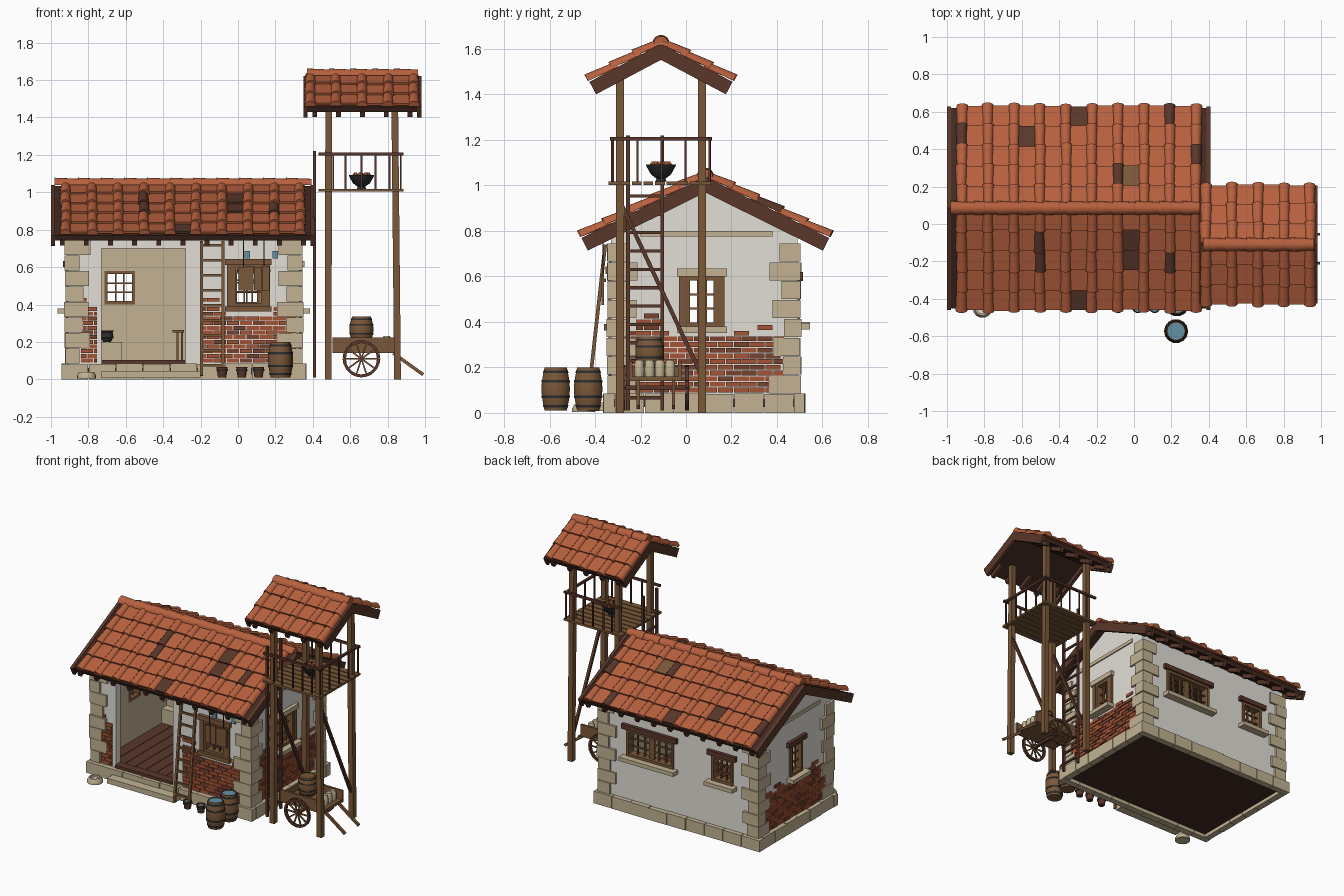
import bpy, bmesh, math, random
from mathutils import Vector as V

if "Cube" in bpy.data.objects:
    bpy.data.objects.remove(bpy.data.objects["Cube"])

random.seed(4)
COL = {"terracotta": (.475, .118, .048), "dark_wood": (.1, .038, .023), "wood": (.195, .097, .04),
       "stone": (.54, .45, .295), "plaster": (.76, .74, .68), "brick": (.37, .088, .036),
       "dark_brick": (.19, .055, .03), "shadow_wood": (.055, .022, .015),
       "water": (.12, .29, .39), "iron": (.025, .026, .028)}
NAMES = list(COL)
MATS = []
for n, c in COL.items():
    m = bpy.data.materials.new(n)
    m.diffuse_color = (*c, 1)
    m.use_nodes = True
    m.node_tree.nodes["Principled BSDF"].inputs["Base Color"].default_value = m.diffuse_color
    MATS.append(m)


class Part:
    """Collects solids into one named object."""
    def __init__(self, name, smooth=False):
        self.name, self.smooth, self.bm = name, smooth, bmesh.new()

    def face(self, pts, mat):
        f = self.bm.faces.new([p if isinstance(p, bmesh.types.BMVert) else self.bm.verts.new(p) for p in pts])
        f.material_index = NAMES.index(mat)

    def loft(self, rings, mat, top=None):
        vs = [[self.bm.verts.new(p) for p in r] for r in rings]
        n = len(vs[0])
        for a, b in zip(vs, vs[1:]):
            for i in range(n):
                self.face((a[i], a[(i + 1) % n], b[(i + 1) % n], b[i]), mat)
        self.face(vs[0][::-1], mat)
        self.face(vs[-1], top or mat)

    def box(self, p, q, mat):
        (x0, x1), (y0, y1), (z0, z1) = [sorted(t) for t in zip(p, q)]
        self.loft([[(x0, y0, z), (x1, y0, z), (x1, y1, z), (x0, y1, z)] for z in (z0, z1)], mat)

    def beam(self, a, b, w, h, mat):
        a, b = V(a), V(b)
        d = (b - a).normalized()
        s = d.cross(V((0, 0, 1)) if abs(d.z) < .95 else V((0, 1, 0))).normalized()
        u = s.cross(d)
        self.loft([[p + s * i * w / 2 + u * j * h / 2 for i, j in ((-1, -1), (1, -1), (1, 1), (-1, 1))]
                   for p in (a, b)], mat)

    def lathe(self, c, prof, mat, top=None, n=14):
        self.loft([[(c[0] + r * math.cos(2 * math.pi * i / n), c[1] + r * math.sin(2 * math.pi * i / n), c[2] + z)
                    for i in range(n)] for r, z in prof], mat, top)

    def done(self, weld=False):
        if weld:
            bmesh.ops.remove_doubles(self.bm, verts=self.bm.verts, dist=1e-5)
        bmesh.ops.recalc_face_normals(self.bm, faces=self.bm.faces)
        me = bpy.data.meshes.new(self.name)
        self.bm.to_mesh(me)
        for m in MATS:
            me.materials.append(m)
        ob = bpy.data.objects.new(self.name, me)
        bpy.context.collection.objects.link(ob)
        if self.smooth:
            bpy.ops.object.select_all(action='DESELECT')
            ob.select_set(True)
            bpy.context.view_layer.objects.active = ob
            bpy.ops.object.shade_smooth_by_angle(angle=math.radians(40))


# Wall coordinates: u along the wall, d outward, z up
XL, XR, YF, YB, RY = -.91, .33, -.33, .49, .085
SIDE = {"front": lambda u, d, z: (u, YF - d, z), "back": lambda u, d, z: (u, YB + d, z),
        "right": lambda u, d, z: (XR + d, u, z), "left": lambda u, d, z: (XL - d, u, z)}
SPAN = {"front": (XL, XR), "back": (XL, XR), "right": (YF, YB), "left": (YF, YB)}
WIN = {"front": [(-.03, .14, .39, .61)], "back": [(-.25, .12, .395, .585), (-.715, -.55, .4, .58)],
       "right": [(0, .14, .38, .6)], "left": [(0, .14, .38, .6)]}
DOOR = (-.73, -.28, .09, .70)


def wall(side):
    p, f, T = Part(side + "_wall"), SIDE[side], -.05
    holes = WIN[side] + ([DOOR] if side == "front" else [])
    top = .78 if side in ("front", "back") else .74
    us = sorted({*SPAN[side], *[h[i] for h in holes for i in (0, 1)]})
    zs = sorted({.06, top, *[h[i] for h in holes for i in (2, 3)]})

    def solid(i, j):
        if not (0 <= i < len(us) - 1 and 0 <= j < len(zs) - 1):
            return False
        u, z = (us[i] + us[i + 1]) / 2, (zs[j] + zs[j + 1]) / 2
        return not any(h[0] < u < h[1] and h[2] < z < h[3] for h in holes)
    for i in range(len(us) - 1):
        for j in range(len(zs) - 1):
            if solid(i, j):
                c = [(us[i], zs[j]), (us[i + 1], zs[j]), (us[i + 1], zs[j + 1]), (us[i], zs[j + 1])]
                p.face([f(u, 0, z) for u, z in c], "plaster")
                p.face([f(u, T, z) for u, z in c], "stone")
                for k, (di, dj) in enumerate(((0, -1), (1, 0), (0, 1), (-1, 0))):
                    if not solid(i + di, j + dj):
                        a, b = c[k], c[(k + 1) % 4]
                        p.face([f(a[0], 0, a[1]), f(b[0], 0, b[1]), f(b[0], T, b[1]), f(a[0], T, a[1])], "plaster")
    if side in ("left", "right"):
        pts = [(YF, .74), (YB, .74), (YB, .785), (RY, .99), (YF, .785)]
        p.loft([[f(u, d, z) for u, z in pts] for d in (T, 0)], "plaster")
        p.box(f(-.2, -.01, .775), f(.38, .008, .8), "stone")
    p.done(True)


def window(side, w, i):
    p, f, (a, b, c, d), t = Part(f"{side}_window_{i}"), SIDE[side], w, .018
    bx = lambda u0, u1, z0, z1, d0, d1, m: p.box(f(u0, d0, z0), f(u1, d1, z1), m)
    for u in (a, b - t):
        bx(u, u + t, c, d, -.05, .012, "wood")
    for z in (c, d - t):
        bx(a + t, b - t, z, z + t, -.05, .012, "wood")
    n = 6 if b - a > .3 else 3
    for k in range(1, n):
        u, h = a + t + (b - a - 2 * t) * k / n, .022 if n == 6 and k == 3 else .004
        bx(u - h, u + h, c + t, d - t, -.025, -.01, "wood")
    for k in (1, 2):
        z = c + t + (d - c - 2 * t) * k / 3
        bx(a + t, b - t, z - .004, z + .004, -.024, -.011, "wood")
    lint = "stone" if side == "right" else "wood" if side == "front" else "dark_wood"
    e = .04 if side in ("front", "right") else .03
    bx(a - e, b + e, d, d + .034, -.02, .025, lint)
    bx(a - e, b + e, c - .028, c, -.02, .055 if side != "front" else .03, "stone" if side != "front" else "wood")
    if side in ("front", "right"):
        for u in (a - .03, b):
            bx(u, u + .03, c, d, -.01, .015, "wood")
    p.done()


for s in SIDE:
    wall(s)
    for i, w in enumerate(WIN[s]):
        window(s, w, i + 1)

# Brick patches with ragged tops
p = Part("exposed_bricks")
for side, u0, u1, z0, zt in (("front", -.2, .31, .09, .34), ("front", -.84, -.755, .09, .4), ("front", -.2, -.09, .34, .39),
                             ("front", .19, .27, .34, .39), ("right", -.28, .43, .09, .34),
                             ("right", -.22, -.1, .34, .39), ("left", -.28, .43, .09, .34)):
    for r in range(int((zt + .06 - z0) / .025)):
        z, u = z0 + r * .025, u0 - (r % 2) * .035
        while u < u1:
            a, b = max(u, u0), min(u + .066, u1)
            keep = z < zt - .02 or random.random() < .35
            hit = any(a < w[1] + .04 and b > w[0] - .04 and z > w[2] - .05 for w in WIN[side])
            if b - a > .015 and keep and not hit:
                p.box(SIDE[side](a, -.01, z), SIDE[side](b, random.uniform(.005, .012), z + .021),
                      random.choice(("brick", "brick", "dark_brick")))
            u += .07
p.done()

# Corner stones and plinth blocks
p = Part("corner_stones")
for sx, x in ((1, XL), (-1, XR)):
    for sy, y in ((1, YF), (-1, YB)):
        for r in range(8):
            a, b = (.115, .07) if r % 2 else (.07, .115)
            a, b, o, z = a + random.uniform(-.01, .015), b + random.uniform(-.01, .015), random.uniform(.012, .02), .085 + r * .083
            p.box((x - sx * o, y - sy * o, z), (x + sx * a, y + sy * b, z + .079), "stone")
p.done()
p = Part("plinth")
for s, (u0, u1) in SPAN.items():
    e = .035 if s in ("front", "back") else -.016
    n = 9 if e > 0 else 6
    w = (u1 - u0 + 2 * e) / n
    for k in range(n):
        u = u0 - e + k * w
        p.box(SIDE[s](u + .0015, -.015, 0), SIDE[s](u + w - .0015, random.uniform(.03, .036), random.uniform(.08, .086)), "stone")
p.box((-.73, -.43, .008), (-.2, -.36, .045), "stone")
p.done()

# Plank floor and simple furnishings
p = Part("floor")
p.box((XL, YF, .025), (XR, YB, .075), "shadow_wood")
for k in range(14):
    x = XL + .05 + k * .0815
    p.box((x, YF + .05, .07), (x + .078, YB - .05, .097), "dark_wood")
p.box((-.73, YF - .01, .075), (-.28, YF + .05, .103), "dark_wood")
p.done()
p = Part("furnishings")
p.box((-.86, .37, .09), (-.62, .435, .2), "stone")
p.lathe((-.7, .395, .2), [(.02, 0), (.035, .025), (.03, .05), (.036, .06)], "iron")
p.box((-.35, .2, .25), (-.29, .4, .265), "wood")
for x in (-.33, -.305):
    for y in (.22, .37):
        p.box((x, y, .09), (x + .012, y + .012, .25), "wood")
p.done()


def roof(name, x0, x1, zr, yr, run, slope, xs, rows, special):
    a = math.atan(slope)
    L, st = run / math.cos(a), xs[1] - xs[0]
    deck, tiles = Part(name + "_timbers"), Part(name + "_tiles", True)
    for sd in (-1, 1):
        S, N = V((0, sd * math.cos(a), -math.sin(a))), V((0, sd * math.sin(a), math.cos(a)))
        P = lambda x, s, n: V((x, yr, zr)) + S * s + N * n
        slab = lambda q, xa, xb, s0, s1, n0, n1, t, m: q.loft(
            [[P(x, s0, n0), P(x, s1, n1), P(x, s1, n1 + t), P(x, s0, n0 + t)] for x in (xa, xb)], m)
        slab(deck, x0 + .02, x1 - .02, 0, L - .012, -.03, -.03, .028, "shadow_wood")
        for x in (x0, x1 - .022):
            slab(deck, x, x + .022, 0, L - .005, -.06, -.06, .062, "dark_wood")
        n = round((x1 - x0) / .13)
        for k in range(n):
            x = x0 + .06 + k * (x1 - x0 - .12) / (n - 1)
            slab(deck, x - .013, x + .013, L - .12, L - .005, -.058, -.058, .03, "dark_wood")
        R = (L - .012) / rows
        for i, x in enumerate(xs):
            for k in range(rows):
                s0, s1 = max(k * R - .02, .005), (k + 1) * R + .008
                j, e = random.uniform(-.003, .003), random.uniform(-.004, .004)
                if i < len(xs) - 1:
                    slab(tiles, x + .01, x + st - .01, s0, s1 - .008 + e, -.004, .01 + j, .012,
                         special.get((sd, "pan", i, k), "terracotta"))
                rings = [[P(x + j + r * math.cos(math.pi * t / 6), s, n + r * math.sin(math.pi * t / 6))
                          for t in range(7)] for s, r, n in ((s0, .025, .002), (s1 + e, .032, .008))]
                tiles.loft(rings, special.get((sd, "cover", i, k), "terracotta"))
    # ridge caps
    xa, xb = x0 + .02, x1 - .03
    n = round((xb - xa) / .12)
    for k in range(n):
        u, w = xa + k * (xb - xa) / n, (xb - xa) / n + .012
        tiles.loft([[(x, yr + r * math.cos(math.pi * t / 8), zr + .004 + r * math.sin(math.pi * t / 8))
                     for t in range(9)] for x, r in ((u, .038), (u + w, .032))], "terracotta")
    deck.done()
    tiles.done()


D = "dark_wood"
worn = {(-1, "pan", 6, 1): D, (-1, "pan", 6, 2): D, (-1, "pan", 4, 4): D, (-1, "cover", 3, 1): D,
        (-1, "cover", 3, 2): D, (-1, "cover", 8, 2): D, (1, "pan", 2, 3): D, (1, "pan", 4, 4): D,
        (1, "cover", 0, 3): D, (1, "cover", 9, 2): D, (1, "cover", 8, 4): D, (1, "pan", 6, 1): "wood",
        (1, "cover", 6, 1): D}
roof("house_roof", -1, .41, 1.036, RY, .548, .495, [-.92 + .139 * i for i in range(10)], 5, worn)
roof("tower_roof", .35, .98, 1.62, -.11, .318, .53, [.385 + .139 * i for i in range(5)], 3, {})

# Watch tower frame
p = Part("tower_frame")
for y in (-.29, .07):
    p.beam((.482, y, 0), (.485, y, 1.48), .036, .036, "wood")
    p.beam((.853, y, 0), (.838, y, 1.48), .036, .036, "wood")
for x in (.484, .847):
    p.beam((x, -.29, .93), (x, .075, .15), .018, .018, D)
p.done()
p = Part("tower_platform")
for k in range(9):
    y = -.34 + k * .051
    p.box((.43, y, 1.003), (.885, y + .043, 1.018), "wood")
for y in (-.325, .105):
    p.beam((.43, y, 1.205), (.885, y, 1.205), .015, .015, D)
    for x in (.51, .575, .66, .735, .81):
        p.beam((x, y, 1.01), (x, y, 1.2), .009, .009, D)
p.beam((.87, -.335, 1.205), (.87, .115, 1.205), .015, .015, D)
for k in range(5):
    p.beam((.87, -.32 + k * .106, 1.01), (.87, -.32 + k * .106, 1.2), .009, .009, D)
p.done()
p = Part("brazier", True)
p.lathe((.66, -.11, 1.018), [(.025, 0), (.02, .012), (.045, .03), (.065, .065), (.068, .075), (.058, .075), (.05, .065)], "iron")
for k in range(8):
    t, r = k * .9, .036 if k else 0
    p.lathe((.66 + r * math.cos(t), -.11 + r * math.sin(t), 1.083), [(.014, 0), (.016, .01), (.006, .022)], "terracotta", n=6)
p.done()


# Ladders
def ladder(name, a, b, side, n, part, mat):
    p, a, b, side = Part(name), V(a), V(b), V(side)
    for o in (V(), side):
        p.beam(a + o, b + o, .016, .016, mat)
    for k in range(n):
        q = a.lerp(b, (k + .7) / n * part)
        p.beam(q, q + side, .012, .014, mat)
    p.done()


ladder("tower_ladder", (.41, -.255, .01), (.41, -.255, 1.22), (0, .15, 0), 12, .8, D)
ladder("wall_ladder", (-.195, -.435, .02), (-.195, -.355, .74), (.115, 0, 0), 9, 1, "wood")


# Barrels, buckets, cart and small props
def barrel(name, c, r, h, top):
    p = Part(name, True)
    R = lambda t: r * (.78 + .22 * math.sin(math.pi * t))
    p.lathe(c, [(R(k / 8), h * k / 8) for k in range(9)] + [(R(1) * .9, h), (R(1) * .9, h * .97)], "wood", top)
    for t in (.1, .32, .68, .9):
        p.lathe(c, [(R(t) * .9, h * (t - .03)), (R(t - .03) + .002, h * (t - .03)),
                    (R(t + .03) + .002, h * (t + .03)), (R(t) * .9, h * (t + .03))], "iron")
    p.done()


barrel("water_barrel_front", (.225, -.573, .01), .064, .19, "water")
barrel("water_barrel_back", (.23, -.43, .01), .064, .19, "water")
barrel("cart_barrel", (.66, -.16, .2), .064, .135, "wood")
p = Part("buckets", True)
for x in (-.085, .02, .11):
    p.lathe((x, -.445, .01), [(.022, 0), (.03, .055), (.026, .055), (.025, .045)], D, "water")
    p.lathe((x, -.445, .045), [(.027, 0), (.0305, 0), (.0315, .008), (.028, .008)], "iron")
p.done()
p = Part("round_stone", True)
p.lathe((-.81, -.45, .005), [(.052, 0), (.052, .015), (.04, .035), (.03, .035), (.03, .02)], "stone", "plaster")
p.done()
p = Part("cart")
p.box((.51, -.25, .14), (.84, -.02, .16), "wood")
for y in (-.25, -.035):
    p.box((.505, y, .14), (.845, y + .015, .225), "wood")
    p.beam((.83, y + (.04 if y < -.1 else -.02), .14), (.99, y + (.04 if y < -.1 else -.02), .025), .015, .018, "wood")
p.box((.51, -.235, .14), (.525, -.035, .205), "wood")
p.beam((.66, -.28, .11), (.66, .015, .11), .02, .02, D)
for y in (-.275, .005):
    q = [V((.66 + .092 * math.cos(k * math.pi / 10), y, .11 + .092 * math.sin(k * math.pi / 10))) for k in range(21)]
    for k in range(20):
        p.beam(q[k], q[k + 1], .018, .016, D)
        if k % 2 == 0:
            p.beam((.66, y, .11), q[k], .008, .009, "wood")
p.done()
p = Part("sacks", True)
for k in range(4):
    p.lathe((.795, -.205 + k * .045, .16), [(.021, 0), (.023, .02), (.022, .06), (.017, .072)], "stone", n=10)
p.done()
p = Part("hanging_shutter")
for k in range(4):
    p.box((.002 + k * .042, -.372, .475), (.042 + k * .042, -.36, .6 + .006 * (k % 2)), "wood")
p.box((-.005, -.36, .575), (.175, -.352, .59), "wood")
for x in (.03, .14):
    p.beam((x, -.365, .595), (x, -.365, .76), .005, .005, "iron")
for x in (.05, .2):
    p.box((x - .015, YF - .009, .645), (x + .015, YF, .685), "water")
p.done()
